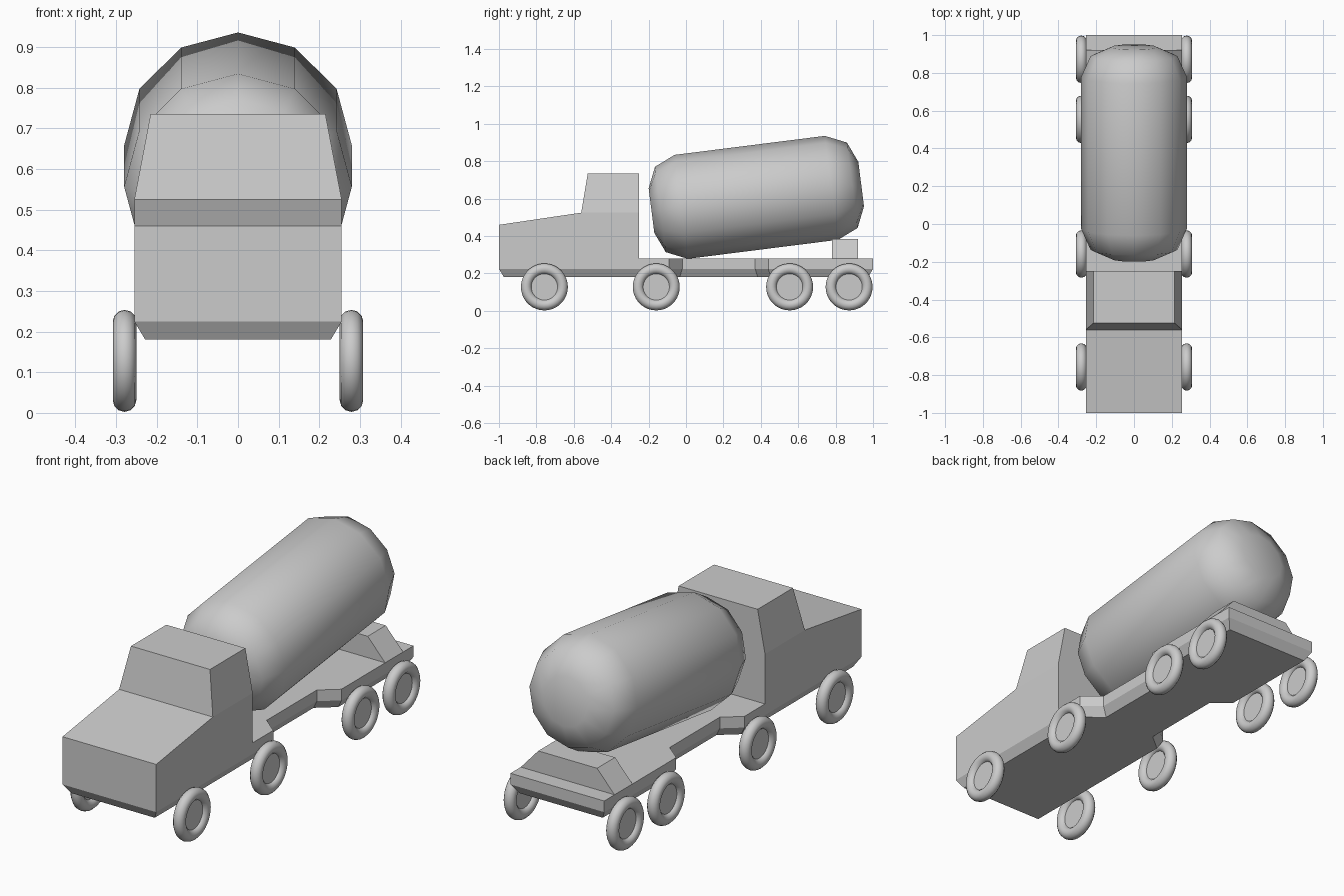
import bpy, bmesh, math
from mathutils import Matrix

if "Cube" in bpy.data.objects:
    bpy.data.objects.remove(bpy.data.objects["Cube"], do_unlink=True)

grey = bpy.data.materials.new("light_grey")
grey.use_nodes = True
grey.diffuse_color = (0.6, 0.6, 0.6, 1)
grey.node_tree.nodes["Principled BSDF"].inputs["Base Color"].default_value = (0.6, 0.6, 0.6, 1)


def loft(name, loops, caps=(True, True), smooth=False):
    """Skin a list of equal closed loops of points, with optional end caps."""
    bm = bmesh.new()
    rings = [[bm.verts.new(p) for p in loop] for loop in loops]
    n = len(rings[0])
    for a, b in zip(rings, rings[1:]):
        for i in range(n):
            j = (i + 1) % n
            bm.faces.new((a[i], a[j], b[j], b[i]))
    for ring, cap in zip((rings[0], rings[-1]), caps):
        if cap:
            bm.faces.new(ring)
    bmesh.ops.recalc_face_normals(bm, faces=bm.faces)
    for f in bm.faces:
        f.smooth = smooth
    mesh = bpy.data.meshes.new(name)
    bm.to_mesh(mesh)
    bm.free()
    mesh.materials.append(grey)
    obj = bpy.data.objects.new(name, mesh)
    bpy.context.collection.objects.link(obj)
    return obj


def rect(hx, y0, y1, z):
    return [(-hx, y0, z), (hx, y0, z), (hx, y1, z), (-hx, y1, z)]


# Chassis: waisted deck with a chamfered underside
WIDE, WAIST, CHAMFER = 0.255, 0.17, 0.027


def deck(z, inset=0):
    side = [(WIDE, -1 + inset), (WIDE, -0.09 - inset / 2), (WAIST, -0.02 - inset / 2),
            (WAIST, 0.37 + inset / 2), (WIDE, 0.44 + inset / 2), (WIDE, 1 - inset)]
    right = [(x - inset, y, z) for x, y in side]
    return right + [(-x, y, z) for x, y, z in reversed(right)]


loft("chassis", [deck(0.18, CHAMFER), deck(0.225), deck(0.28)])

# Bonnet and cab body, then the tapered upper cab
body = [(-1, 0.28), (-1, 0.46), (-0.56, 0.525), (-0.25, 0.525), (-0.25, 0.28)]
loft("cab_body", [[(x, y, z) for y, z in body] for x in (-WIDE, WIDE)])
loft("cab_top", [rect(WIDE, -0.56, -0.25, 0.525), rect(0.215, -0.525, -0.25, 0.735)],
     caps=(False, True))

# Rear drum support
loft("drum_support", [rect(WIDE, 0.78, 0.92, 0.28), rect(0.16, 0.78, 0.92, 0.385)],
     caps=(False, True))

# Tilted mixing drum: twelve-sided with rounded ends
half = [(0.565, 0.12), (0.517, 0.23), (0.405, 0.28)]
profile = [(-d, r) for d, r in half] + [(d, r) for d, r in reversed(half)]
SIDES = 12
turns = [2 * math.pi * i / SIDES for i in range(SIDES)]
drum = loft("mixer_drum", [[(r * math.sin(t), d, r * math.cos(t)) for t in turns]
                           for d, r in profile], smooth=True)
drum.data.transform(Matrix.Translation((0, 0.376, 0.607))
                    @ Matrix.Rotation(math.radians(7.2), 4, 'X'))

# Wheels: round tyre with a recessed flat hub
RADIUS, TUBE = 0.0965, 0.029
for axle, y in (("front", -0.757), ("second", -0.159), ("third", 0.554), ("rear", 0.872)):
    for side, sx in (("left", 1), ("right", -1)):
        place = dict(location=(sx * 0.279, y, 0.128), rotation=(0, math.pi / 2, 0))
        bpy.ops.mesh.primitive_torus_add(major_radius=RADIUS, minor_radius=TUBE,
                                         major_segments=36, minor_segments=12, **place)
        tyre = bpy.context.object
        tyre.name = f"{axle}_{side}_tyre"
        tyre.data.materials.append(grey)
        bpy.ops.object.shade_smooth()
        bpy.ops.mesh.primitive_cylinder_add(radius=RADIUS - TUBE + 0.004, depth=0.02,
                                            vertices=36, **place)
        hub = bpy.context.object
        hub.name = f"{axle}_{side}_hub"
        hub.data.materials.append(grey)
